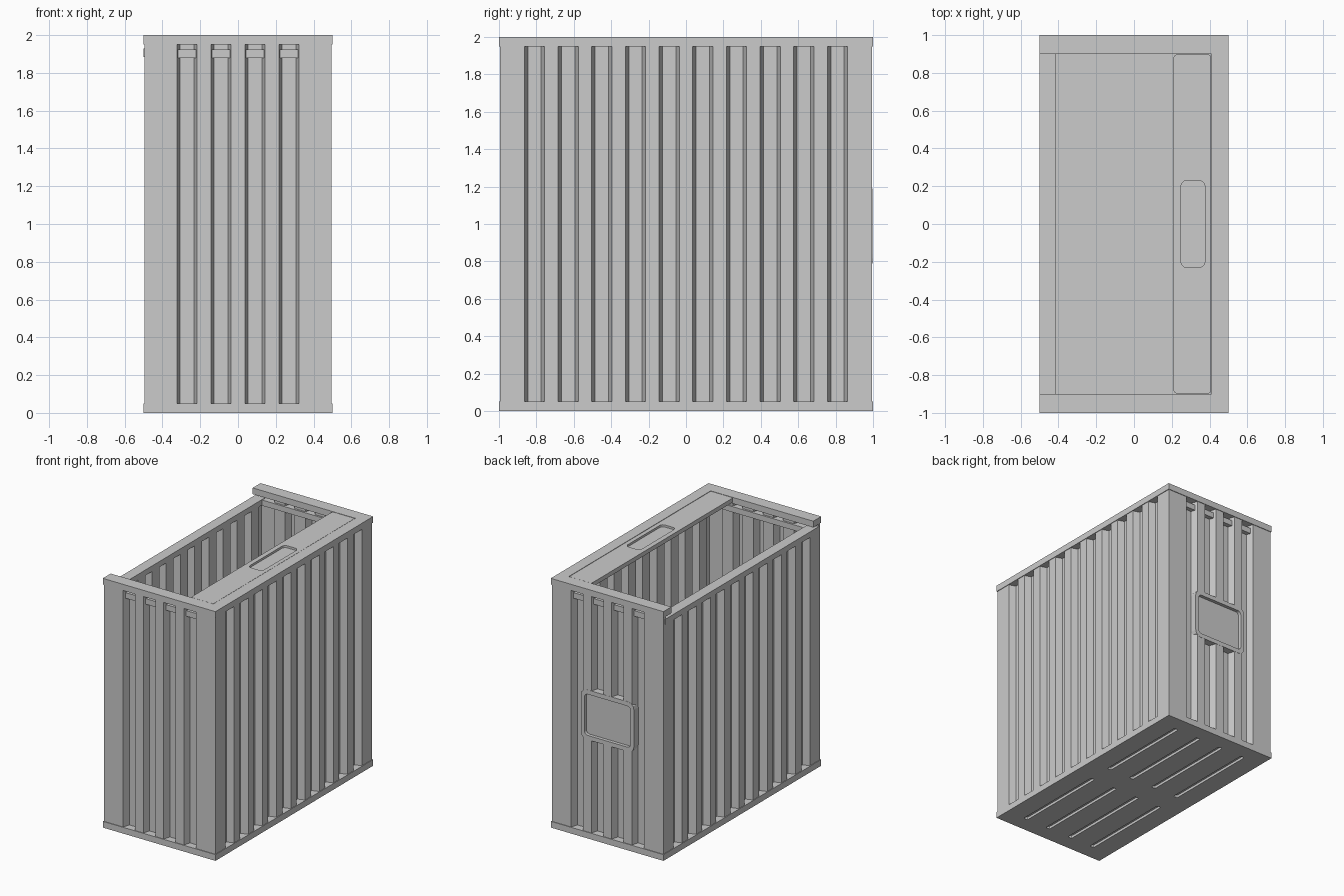
import bpy, bmesh, math
from mathutils import Matrix, Vector

cube = bpy.data.objects.get("Cube")
if cube:
    bpy.data.objects.remove(cube, do_unlink=True)

grey = bpy.data.materials.new("light grey")
grey.use_nodes = True
colour = (0.6, 0.6, 0.6, 1)
grey.diffuse_color = colour
grey.node_tree.nodes["Principled BSDF"].inputs["Base Color"].default_value = colour

OUT_X, OUT_Y = 0.495, 0.995      # outer wall planes
DEPTH, SHEET = 0.055, 0.025      # corrugation depth and sheet thickness
BAND = 0.05                      # height of the top and bottom bands


def prism(name, outline, height, matrix=Matrix()):
    """Extrude a flat outline along local z."""
    bm = bmesh.new()
    face = bm.faces.new([bm.verts.new((x, y, 0)) for x, y in outline])
    top = bmesh.ops.extrude_face_region(bm, geom=[face])["geom"]
    verts = [v for v in top if isinstance(v, bmesh.types.BMVert)]
    bmesh.ops.translate(bm, verts=verts, vec=(0, 0, height))
    bm.transform(matrix)
    bmesh.ops.recalc_face_normals(bm, faces=bm.faces)
    mesh = bpy.data.meshes.new(name)
    bm.to_mesh(mesh)
    bm.free()
    mesh.materials.append(grey)
    ob = bpy.data.objects.new(name, mesh)
    bpy.context.scene.collection.objects.link(ob)
    return ob


def box(name, x, y, z):
    outline = [(x[0], y[0]), (x[1], y[0]), (x[1], y[1]), (x[0], y[1])]
    return prism(name, outline, z[1] - z[0], Matrix.Translation((0, 0, z[0])))


def rounded(width, height, radius, steps=5):
    pts = []
    for i, (sx, sy) in enumerate([(1, 1), (-1, 1), (-1, -1), (1, -1)]):
        for k in range(steps + 1):
            a = math.pi / 2 * (i + k / steps)
            pts.append((sx * (width / 2 - radius) + radius * math.cos(a),
                        sy * (height / 2 - radius) + radius * math.sin(a)))
    return pts


def cut(target, cutters):
    """Subtract the cutters, then remove them."""
    for c in cutters:
        mod = target.modifiers.new("cut", 'BOOLEAN')
        mod.operation, mod.solver, mod.object = 'DIFFERENCE', 'EXACT', c
    bpy.context.view_layer.update()
    graph = bpy.context.evaluated_depsgraph_get()
    mesh = bpy.data.meshes.new_from_object(target.evaluated_get(graph))
    target.modifiers.clear()
    target.data = mesh
    for c in cutters:
        bpy.data.objects.remove(c, do_unlink=True)


def corrugated(name, half, count, plane, angle, top):
    """Folded sheet wall; local +y is the outside."""
    outer, inner = [(-half, 0)], [(-half, -SHEET)]
    for i in range(count):
        c = (i - (count - 1) / 2) * 0.18
        for dx, d in ((-0.054, 0), (-0.036, DEPTH), (0.036, DEPTH), (0.054, 0)):
            outer.append((c + dx, -d))
            shift = 0.012 if dx > 0 else -0.012
            inner.append((c + dx + shift, -d - SHEET))
    outer.append((half, 0))
    inner.append((half, -SHEET))
    place = (Matrix.Rotation(angle, 4, 'Z')
             @ Matrix.Translation((0, plane, BAND)))
    return prism(name, outer + inner[::-1], top - BAND, place)


# Corrugated walls
corrugated("front_wall", OUT_X, 4, OUT_Y, math.pi, 2 - BAND)
back = corrugated("back_wall", OUT_X, 4, OUT_Y, 0, 2 - BAND)
corrugated("left_wall", 0.97, 10, OUT_X, -math.pi / 2, 2 - BAND)
corrugated("right_wall", 0.97, 10, OUT_X, math.pi / 2, 1.89)

# Floor slab with shallow slots underneath
floor = box("floor", (-0.5, 0.5), (-1, 1), (0, BAND))
slots = []
for i in range(4):
    for side in (-1, 1):
        place = Matrix.Translation(((i - 1.5) * 0.215, side * 0.485, -0.02))
        slots.append(prism("slot_cutter", rounded(0.035, 0.78, 0.01, 2), 0.04, place))
cut(floor, slots)

# Top rims: end rims carry a slot above a lower lip, the right rim is low
for side, label in ((-1, "front"), (1, "back")):
    box(label + "_rim", (-0.5, 0.5), sorted((side * 0.9, side)), (2 - BAND, 2))
    box(label + "_lip", (-0.49, 0.49), sorted((side * 0.9, side * 0.975)), (1.88, 1.925))
box("left_rim", (0.411, 0.5), (-0.9, 0.9), (2 - BAND, 2))
box("right_rim", (-0.5, -0.415), (-0.975, 0.975), (1.885, 1.93))

# Cover plate with a finger recess
lid_place = Matrix.Translation((0.309, 0, 1.965))
lid = prism("cover_plate", rounded(0.198, 1.794, 0.015, 3), 0.034, lid_place)
recess = prism("recess_cutter", rounded(0.126, 0.46, 0.03), 0.1,
               Matrix.Translation((0.312, 0, 1.982)))
cut(lid, [recess])

# Framed plate on the back wall, sunk in the middle
upright = Matrix.Rotation(math.pi / 2, 4, 'X')
frame = prism("back_plate", rounded(0.47, 0.4, 0.05, 3), 0.075,
              Matrix.Translation((0, 0.9965, 0.99)) @ upright)
sink = prism("plate_cutter", rounded(0.41, 0.33, 0.03), 0.1,
             Matrix.Translation((0, 1.07, 0.99)) @ upright)
opening = prism("wall_cutter", rounded(0.45, 0.38, 0.04, 3), 0.2,
                Matrix.Translation((0, 1.1, 0.99)) @ upright)
cut(frame, [sink])
cut(back, [opening])
